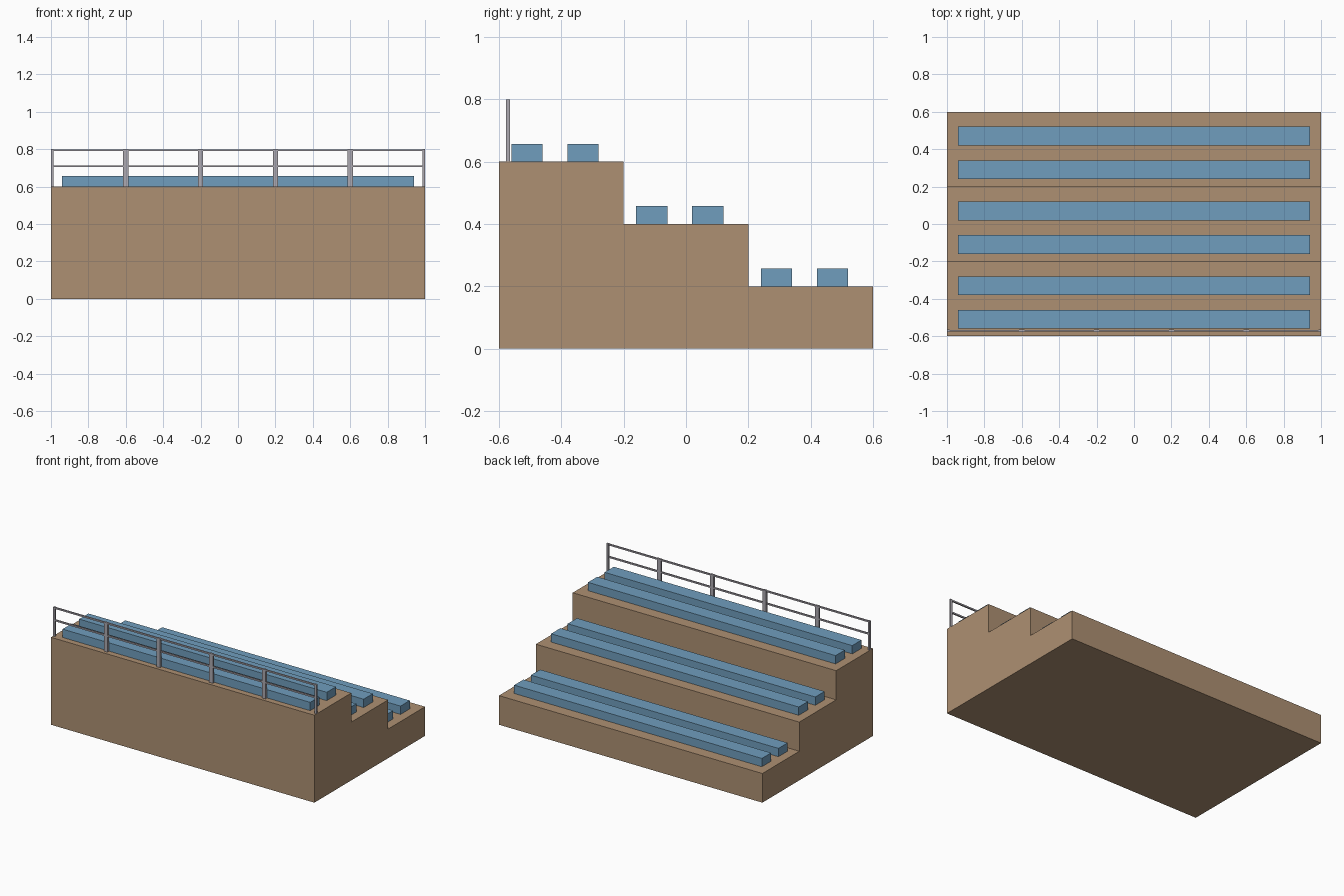
import bpy, bmesh
from mathutils import Vector

if "Cube" in bpy.data.objects:
    bpy.data.objects.remove(bpy.data.objects["Cube"])


def material(name, rgb):
    m = bpy.data.materials.new(name)
    m.diffuse_color = (*rgb, 1)
    m.use_nodes = True
    m.node_tree.nodes["Principled BSDF"].inputs["Base Color"].default_value = m.diffuse_color
    return m


wood = material("tan_deck", (0.42, 0.28, 0.17))
blue = material("blue_seat", (0.16, 0.34, 0.51))
metal = material("rail_metal", (0.42, 0.40, 0.44))


def finish(name, bm, mat):
    bmesh.ops.recalc_face_normals(bm, faces=bm.faces)
    mesh = bpy.data.meshes.new(name)
    bm.to_mesh(mesh)
    bm.free()
    mesh.materials.append(mat)
    obj = bpy.data.objects.new(name, mesh)
    bpy.context.collection.objects.link(obj)
    return obj


def add_box(bm, lo, hi):
    lo, hi = Vector(lo), Vector(hi)
    verts = bmesh.ops.create_cube(bm, size=1)["verts"]
    bmesh.ops.scale(bm, vec=hi - lo, verts=verts)
    bmesh.ops.translate(bm, vec=(lo + hi) / 2, verts=verts)


# Stepped stand: side profile extruded across the width
profile = [(-0.6, 0), (0.6, 0), (0.6, 0.2), (0.2, 0.2), (0.2, 0.4),
           (-0.2, 0.4), (-0.2, 0.6), (-0.6, 0.6)]
bm = bmesh.new()
side = bm.faces.new([bm.verts.new((-1, y, z)) for y, z in profile])
ext = bmesh.ops.extrude_face_region(bm, geom=[side])["geom"]
bmesh.ops.translate(bm, vec=(2, 0, 0),
                    verts=[v for v in ext if isinstance(v, bmesh.types.BMVert)])
finish("stepped_stand", bm, wood)

# Two bench planks on each tier
for tier in range(3):
    y0, z0 = 0.2 - 0.4 * tier, 0.2 + 0.2 * tier
    for row, dy in enumerate((0.04, 0.22)):
        bm = bmesh.new()
        add_box(bm, (-0.94, y0 + dy, z0), (0.94, y0 + dy + 0.1, z0 + 0.057))
        finish(f"bench_tier{tier + 1}_row{row + 1}", bm, blue)

# Guard rail: five panels, each with two end posts and two rails
POST, Y = 0.014, -0.571
for i in range(5):
    x0 = -1 + 0.4 * i
    x1 = x0 + 0.4
    bm = bmesh.new()
    for a in (x0, x1 - POST):
        add_box(bm, (a, Y - POST / 2, 0.6), (a + POST, Y + POST / 2, 0.8))
    for z in (0.709, 0.794):
        add_box(bm, (x0 + POST, Y - 0.005, z - 0.005), (x1 - POST, Y + 0.005, z + 0.005))
    finish(f"guard_rail_panel_{i + 1}", bm, metal)
